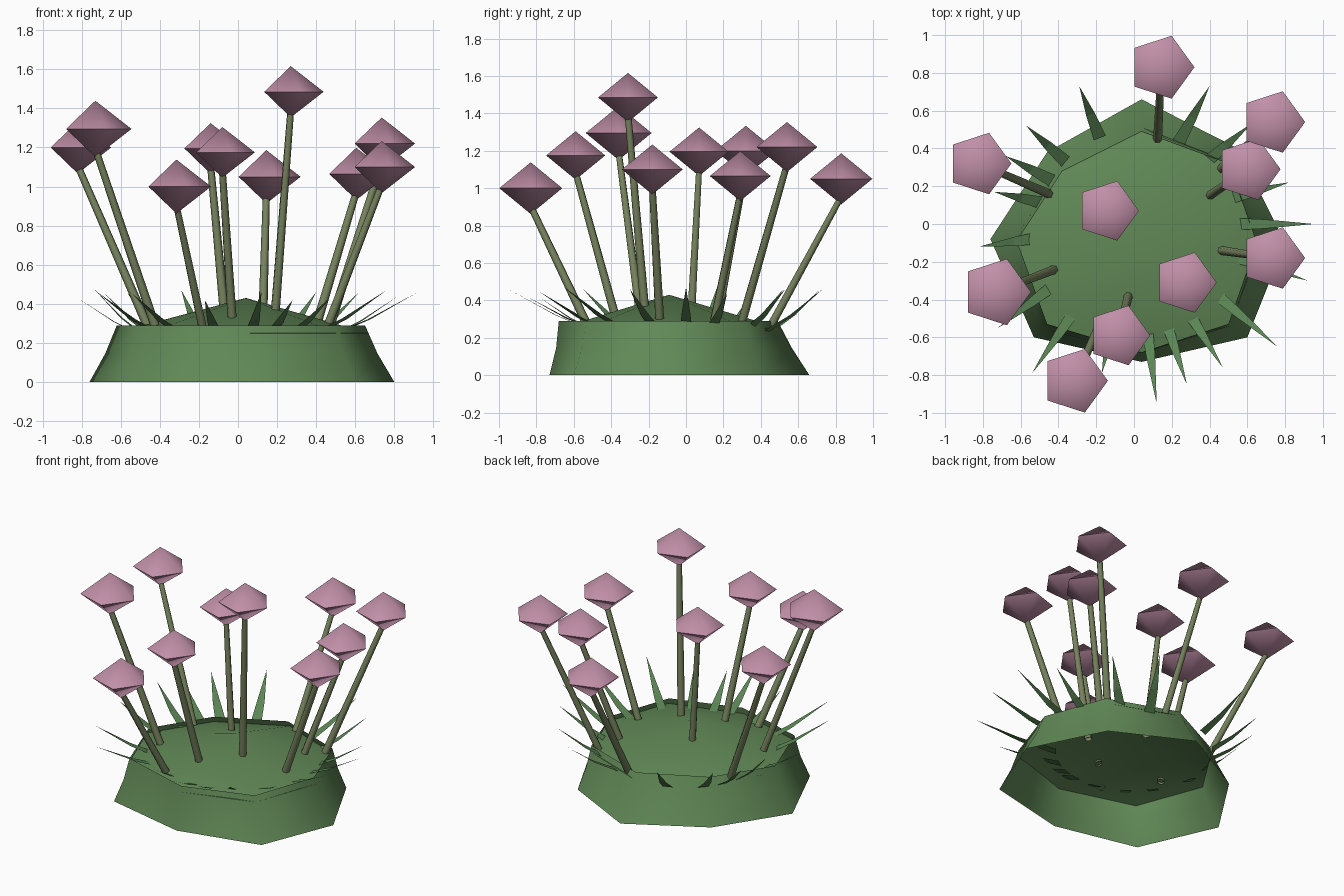
import bpy, math
from mathutils import Vector

if "Cube" in bpy.data.objects:
    bpy.data.objects.remove(bpy.data.objects["Cube"])


def material(name, rgb):
    m = bpy.data.materials.new(name)
    m.diffuse_color = (*rgb, 1)
    m.use_nodes = True
    m.node_tree.nodes["Principled BSDF"].inputs["Base Color"].default_value = m.diffuse_color
    return m


MOUND = material("leaf green", (0.12, 0.25, 0.095))
BLADE = material("grass green", (0.105, 0.235, 0.09))
STEM = material("olive stem", (0.18, 0.225, 0.11))
PINK = material("dusty pink", (0.53, 0.275, 0.39))


def add(name, verts, faces, mat, smooth=None):
    me = bpy.data.meshes.new(name)
    me.from_pydata([tuple(v) for v in verts], [], faces)
    me.materials.append(mat)
    ob = bpy.data.objects.new(name, me)
    bpy.context.collection.objects.link(ob)
    if smooth:
        bpy.ops.object.select_all(action='DESELECT')
        ob.select_set(True)
        bpy.context.view_layer.objects.active = ob
        bpy.ops.object.shade_smooth_by_angle(angle=math.radians(smooth))
    return ob


# Mound outlines, counter-clockwise from the right: ground ring and lip ring
ground = [(.80, -.10), (.55, .40), (.04, .66), (-.46, .38),
          (-.76, -.08), (-.53, -.60), (.04, -.73), (.60, -.60)]
lip = [(.65, -.10), (.50, .32), (.04, .49), (-.38, .28),
       (-.62, -.09), (-.46, -.53), (.04, -.68), (.50, -.53)]
g = [Vector((x, y, 0)) for x, y in ground]
t = [Vector((x, y, .29)) for x, y in lip]
m = [a.lerp(b, .5) for a, b in zip(g, t)]
for v in m:
    v.x *= .985
    v.y *= .985
n = 8

# Open-bottomed mound wall
faces = [(r * n + i, r * n + (i + 1) % n, (r + 1) * n + (i + 1) % n, (r + 1) * n + i)
         for r in range(2) for i in range(n)]
add("mound_wall", g + m + t, faces, MOUND, 60)

# Mound top, a shallow cone set just under the lip
c = [a.lerp(b, .72) for a, b in zip(m, t)]
add("mound_top", c + [Vector((.04, -.09, .43))],
    [(i, (i + 1) % n, n) for i in range(n)], MOUND, 60)

# Flowers: head centre, head radius, stem foot x and y
flowers = [
    ((-.82, .32, 1.20), .171, (-.45, .16)),
    ((-.73, -.36, 1.295), .185, (-.42, -.24)),
    ((-.14, .07, 1.195), .166, (-.07, .03)),
    ((-.08, -.59, 1.175), .166, (-.03, -.38)),
    ((-.315, -.83, 1.00), .177, (-.18, -.53)),
    ((.145, .83, 1.05), .175, (.125, .45)),
    ((.27, -.31, 1.485), .168, (.19, -.22)),
    ((.605, .29, 1.065), .171, (.40, .15)),
    ((.735, .54, 1.22), .171, (.46, .29)),
    ((.735, -.18, 1.10), .171, (.46, -.14)),
]
for k, (centre, r, (fx, fy)) in enumerate(flowers, 1):
    p = Vector(centre)
    h = r * .78
    # Five-sided double-pyramid head
    ring = [p + Vector((r * math.cos(a), r * math.sin(a), 0))
            for a in (math.tau * i / 5 for i in range(5))]
    head = [(i, (i + 1) % 5, 5) for i in range(5)] + [((i + 1) % 5, i, 6) for i in range(5)]
    add(f"flower_head_{k}", ring + [p + Vector((0, 0, h)), p - Vector((0, 0, h))],
        head, PINK, 60)
    # Tapered stem
    foot = Vector((fx, fy, .40 - .26 * math.hypot(fx - .04, fy + .09)))
    top = p - Vector((0, 0, h * .7))
    q = (top - foot).to_track_quat('Z', 'Y')
    sv = [o + q @ Vector((w * math.cos(a), w * math.sin(a), 0))
          for o, w in ((foot, .024), (top, .018))
          for a in (math.tau * i / 6 for i in range(6))]
    sf = [(i, (i + 1) % 6, 6 + (i + 1) % 6, 6 + i) for i in range(6)]
    add(f"flower_stem_{k}", sv, sf, STEM, 70)

# Grass blades: tip positions around the rim
tips = [(.95, 0, .47), (.82, .22, .44), (.62, .53, .46), (.40, .73, .46),
        (-.29, .73, .47), (-.57, .52, .46), (-.68, .36, .45), (-.74, .17, .48),
        (-.82, -.12, .43), (-.72, -.55, .46), (-.54, -.79, .45), (-.17, -.79, .42),
        (.12, -.95, .46), (.28, -.85, .42), (.47, -.76, .43), (.76, -.65, .47),
        (.92, -.30, .46)]
for k, tip in enumerate(tips, 1):
    tip = Vector(tip)
    out = Vector((tip.x, tip.y, 0))
    length = out.length
    out.normalize()
    side = Vector((-out.y, out.x, 0))
    root = out * .49 + Vector((0, 0, .235))
    mid = out * (.49 + .45 * (length - .49)) + Vector((0, 0, .235 + .38 * (tip.z - .235)))
    add(f"grass_blade_{k}",
        [root - side * .034, root + side * .034, mid + side * .024, mid - side * .024, tip],
        [(0, 3, 2, 1), (3, 4, 2)], BLADE)

# Wind the blades so that they face upward
for ob in bpy.context.collection.objects:
    if ob.name.startswith("grass_blade") and ob.data.polygons[0].normal.z < 0:
        ob.data.flip_normals()
